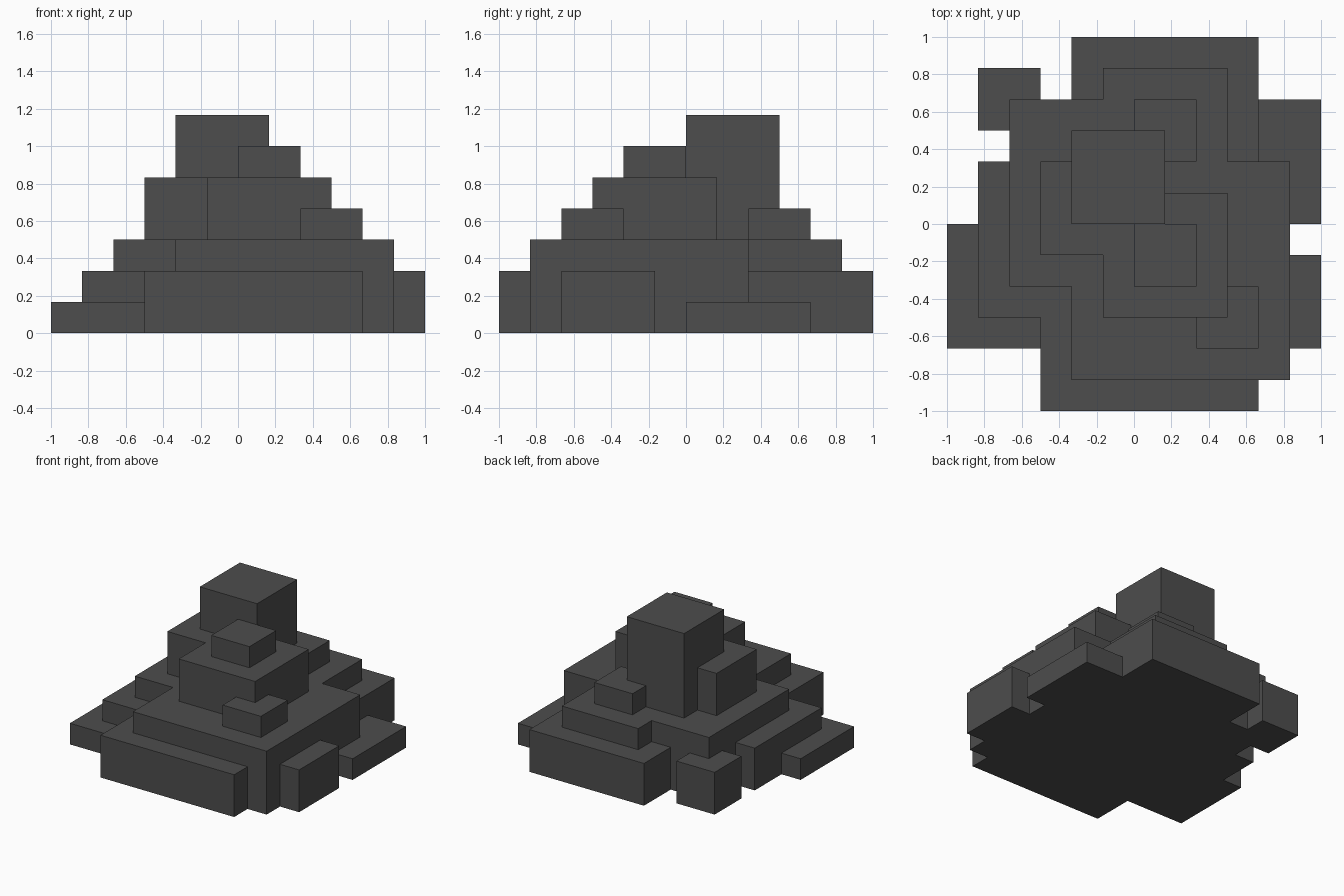
import bpy
import bmesh

cube = bpy.data.objects.get("Cube")
if cube:
    bpy.data.objects.remove(cube, do_unlink=True)

U = 1 / 6  # block grid unit

stone = bpy.data.materials.new("dark grey stone")
stone.use_nodes = True
GREY = (0.075, 0.075, 0.075, 1)
stone.diffuse_color = GREY
bsdf = next(n for n in stone.node_tree.nodes if n.type == 'BSDF_PRINCIPLED')
bsdf.inputs["Base Color"].default_value = GREY


def prism(name, outline, z0, z1):
    """Extrude a footprint (grid units) from z0 to z1."""
    bm = bmesh.new()
    face = bm.faces.new([bm.verts.new((x * U, y * U, z0 * U)) for x, y in outline])
    top = bmesh.ops.extrude_face_region(bm, geom=[face], use_keep_orig=True)["geom"]
    moved = [v for v in top if isinstance(v, bmesh.types.BMVert)]
    bmesh.ops.translate(bm, verts=moved, vec=(0, 0, (z1 - z0) * U))
    bmesh.ops.recalc_face_normals(bm, faces=bm.faces[:])
    mesh = bpy.data.meshes.new(name)
    bm.to_mesh(mesh)
    bm.free()
    mesh.materials.append(stone)
    obj = bpy.data.objects.new(name, mesh)
    bpy.context.collection.objects.link(obj)
    return obj


def rect(x0, x1, y0, y1):
    return [(x0, y0), (x1, y0), (x1, y1), (x0, y1)]


# Main body
prism("main_body", [(-4, 4), (-4, -2), (-2, -2), (-2, -5), (5, -5), (5, 2),
                    (3, 2), (3, 5), (-1, 5), (-1, 4)], 0, 3)

# Lower ledges wrapped around the body
prism("front_ledge", [(-5, 2), (-5, -3), (-3, -3), (-3, -6), (4, -6), (4, -5),
                      (-2, -5), (-2, -2), (-4, -2), (-4, 2)], 0, 2)
prism("back_ledge", [(-2, 4), (-1, 4), (-1, 5), (3, 5), (3, 2), (4, 2),
                     (4, 6), (-2, 6)], 0, 2)
prism("left_side_block", rect(5, 6, -4, -1), 0, 2)
prism("back_corner_block", [(-5, 3), (-4, 3), (-4, 4), (-3, 4), (-3, 5), (-5, 5)], 0, 2)

# Low foot slabs
prism("right_foot_slab", [(-6, 0), (-6, -4), (-3, -4), (-3, -3), (-5, -3), (-5, 0)], 0, 1)
prism("left_foot_slab", [(4, 4), (4, 2), (5, 2), (5, 0), (6, 0), (6, 4)], 0, 1)

# Upper terrace, tower and small steps
prism("upper_terrace", [(-3, -1), (-1, -1), (-1, -3), (3, -3), (3, 1), (1, 1),
                        (1, 0), (-2, 0), (-2, 2), (-3, 2)], 3, 5)
prism("tower", rect(-2, 1, 0, 3), 3, 7)
prism("front_step", [(2, -4), (4, -4), (4, -2), (3, -2), (3, -3), (2, -3)], 3, 4)
prism("back_step", [(0, 3), (1, 3), (1, 2), (2, 2), (2, 4), (0, 4)], 3, 4)
prism("terrace_cap", rect(0, 2, -2, 0), 5, 6)
